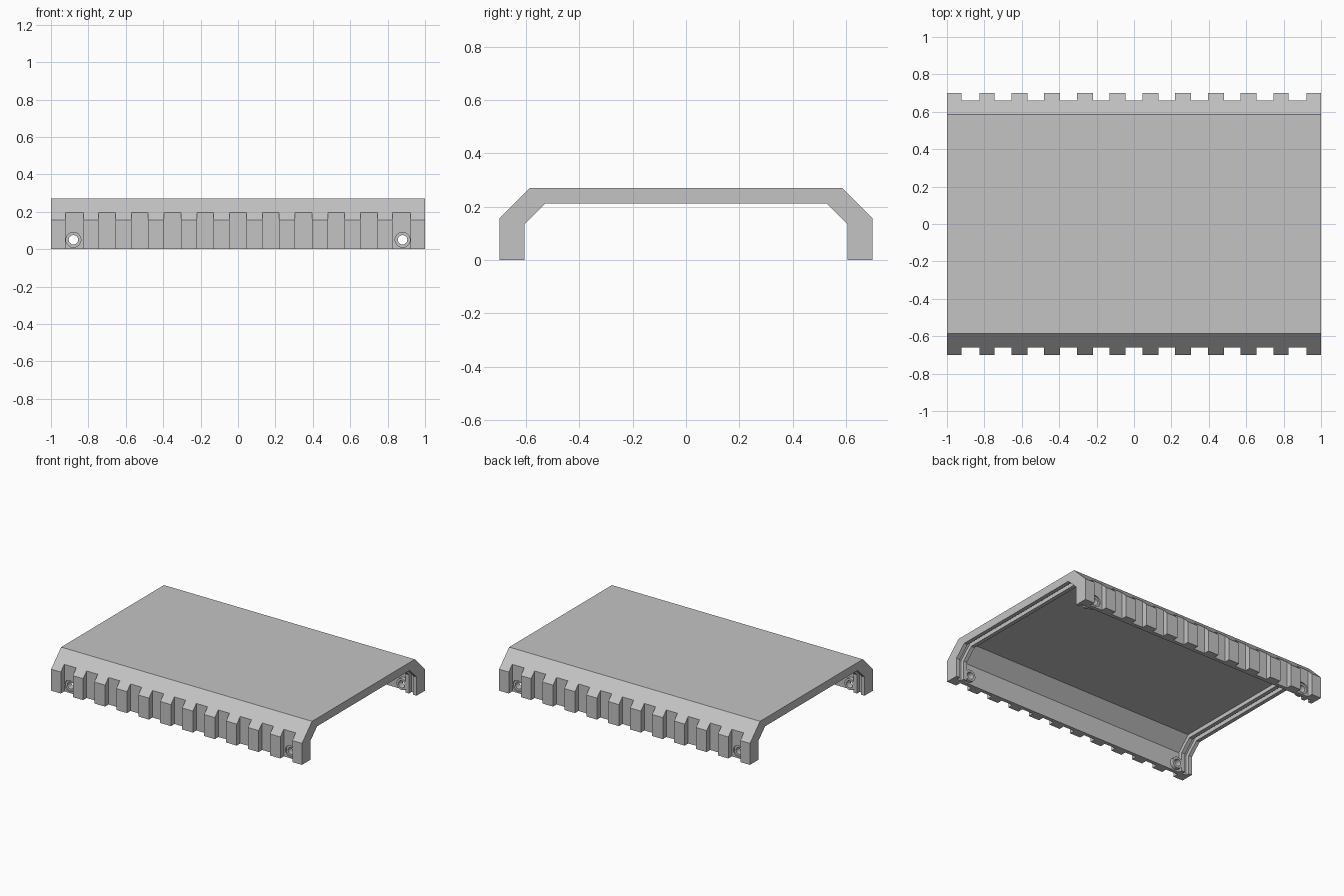
import bpy, bmesh, math
from mathutils import Matrix, Vector

old = bpy.data.objects.get("Cube")
if old:
    bpy.data.objects.remove(old, do_unlink=True)

grey = bpy.data.materials.new("plain grey")
grey.use_nodes = True
grey.diffuse_color = (0.55, 0.55, 0.55, 1)
grey.node_tree.nodes["Principled BSDF"].inputs["Base Color"].default_value = (0.55, 0.55, 0.55, 1)


def make_object(name, bm):
    bmesh.ops.recalc_face_normals(bm, faces=bm.faces)
    mesh = bpy.data.meshes.new(name)
    bm.to_mesh(mesh)
    bm.free()
    mesh.materials.append(grey)
    obj = bpy.data.objects.new(name, mesh)
    bpy.context.collection.objects.link(obj)
    return obj


def add_prism(bm, points, direction):
    """Extrude a closed outline along a direction."""
    face = bm.faces.new([bm.verts.new(p) for p in points])
    new = bmesh.ops.extrude_face_region(bm, geom=[face])["geom"]
    verts = [v for v in new if isinstance(v, bmesh.types.BMVert)]
    bmesh.ops.translate(bm, verts=verts, vec=Vector(direction))


def mirrored(half):
    return half + [(-y, z) for y, z in reversed(half)]


def corner_cylinders(radius, y, depth):
    """One cylinder at each of the four screw positions."""
    bm = bmesh.new()
    for x in (-0.88, 0.88):
        for side in (-1, 1):
            place = Matrix.Translation((x, side * y, 0.05)) @ Matrix.Rotation(math.pi / 2, 4, "X")
            bmesh.ops.create_cone(bm, cap_ends=True, segments=32, radius1=radius,
                                  radius2=radius, depth=depth, matrix=place)
    return bm


def combine(target, name, bm, operation="DIFFERENCE"):
    tool = make_object(name, bm)
    tool.hide_render = True
    mod = target.modifiers.new(name, "BOOLEAN")
    mod.operation = operation
    mod.solver = "EXACT"
    mod.object = tool
    bpy.context.view_layer.objects.active = target
    bpy.ops.object.modifier_apply(modifier=name)
    bpy.data.objects.remove(tool, do_unlink=True)


# Bent cover shell, at the full thickness of its end rails
outer = [(-0.7, 0), (-0.7, 0.155), (-0.585, 0.27)]
inner = [(-0.605, 0), (-0.605, 0.135), (-0.527, 0.212)]
outline = mirrored(outer) + mirrored(inner)[::-1]
bm = bmesh.new()
add_prism(bm, [(-1, y, z) for y, z in outline], (2, 0, 0))
cover = make_object("cover_shell", bm)

# Main cavity and the panel groove between the rails at each end
hollow = mirrored([(-0.633, -0.1), (-0.633, 0.146), (-0.539, 0.24)])
bm = bmesh.new()
for start, end in ((-0.972, -0.94), (-0.912, 0.912), (0.94, 0.972)):
    add_prism(bm, [(start, y, z) for y, z in hollow], (end - start, 0, 0))
combine(cover, "cavity_cutter", bm)

# Grip notches along both side walls
bm = bmesh.new()
for side in (-1, 1):
    for i in range(-5, 6):
        half = 0.048 if abs(i) == 5 else 0.045
        notch = mirrored([(-half, -0.1), (-half, 0.35)])
        add_prism(bm, [(x + i * 0.175, side * 0.66, z) for x, z in notch],
                  (0, side * 0.1, 0))
combine(cover, "notch_cutter", bm)

# Screw bosses inside, then their holes and outer seats
combine(cover, "screw_bosses", corner_cylinders(0.041, 0.623, 0.034), "UNION")
combine(cover, "hole_cutter", corner_cylinders(0.025, 0.64, 0.2))
combine(cover, "seat_cutter", corner_cylinders(0.04, 0.67, 0.04))

# Smooth bores, sharp edges elsewhere
bpy.ops.object.select_all(action="DESELECT")
cover.select_set(True)
bpy.context.view_layer.objects.active = cover
bpy.ops.object.shade_smooth_by_angle(angle=math.radians(20))
